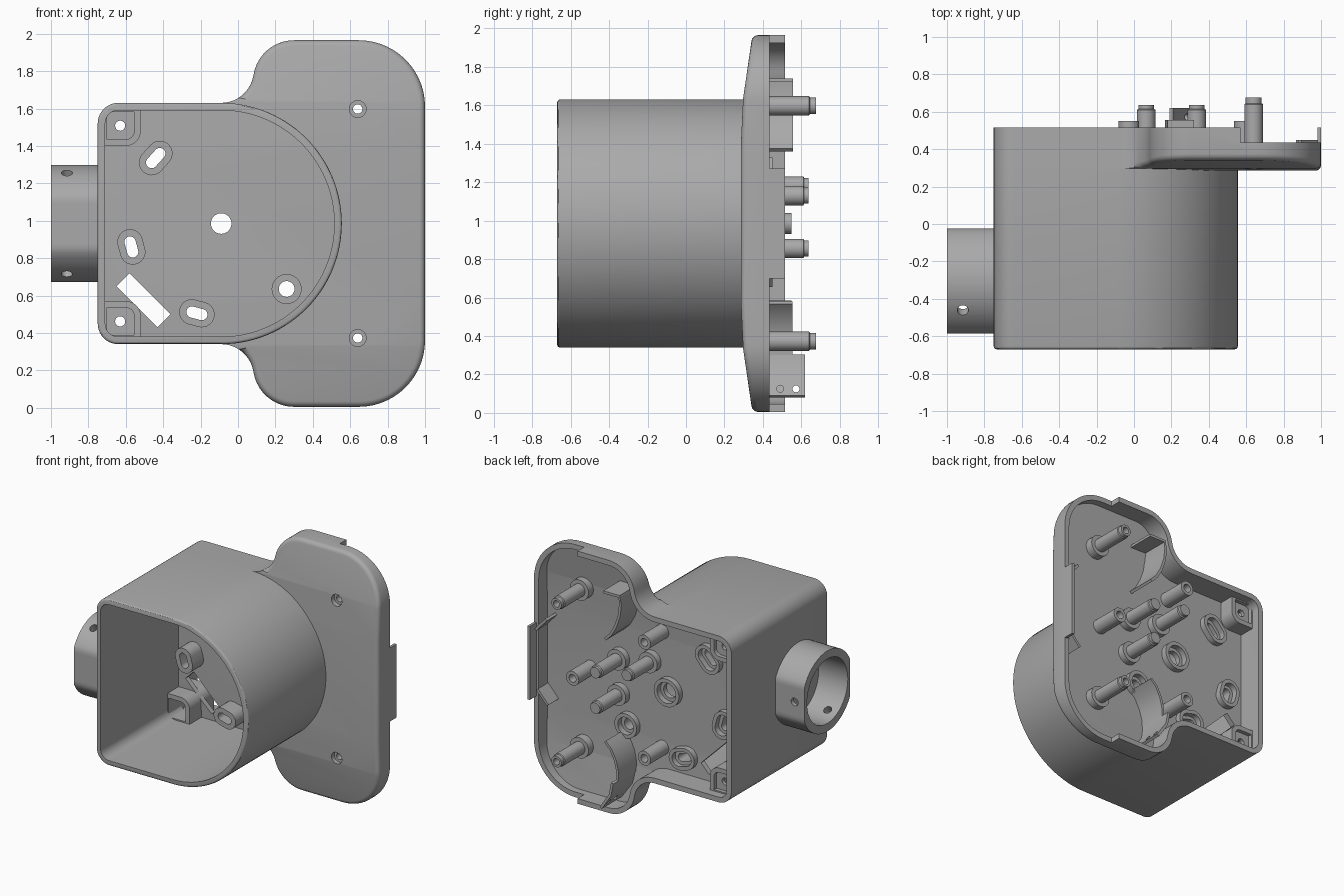
import bpy, bmesh
from math import sin, cos, pi, radians
from mathutils import Matrix

old = bpy.data.objects.get("Cube")
if old:
    bpy.data.objects.remove(old, do_unlink=True)

grey = bpy.data.materials.new("plain grey")
grey.use_nodes = True
grey.diffuse_color = (0.4, 0.4, 0.4, 1)
grey.node_tree.nodes["Principled BSDF"].inputs["Base Color"].default_value = (0.4, 0.4, 0.4, 1)

MID = 0.985       # height of the symmetry line
FRONT = 0.285     # front of the flange
WALL = 0.04


# ---------- helpers ----------
def finish(name, bm):
    bmesh.ops.recalc_face_normals(bm, faces=bm.faces)
    me = bpy.data.meshes.new(name)
    bm.to_mesh(me)
    bm.free()
    me.materials.append(grey)
    ob = bpy.data.objects.new(name, me)
    bpy.context.collection.objects.link(ob)
    return ob


def prism_bm(pts, t0, t1, axis="y"):
    bm = bmesh.new()
    put = (lambda u, v: (u, t0, v)) if axis == "y" else (lambda u, v: (t0, u, v))
    face = bm.faces.new([bm.verts.new(put(u, v)) for u, v in pts])
    new = bmesh.ops.extrude_face_region(bm, geom=[face])["geom"]
    shift = (0, t1 - t0, 0) if axis == "y" else (t1 - t0, 0, 0)
    bmesh.ops.translate(bm, vec=shift, verts=[g for g in new if isinstance(g, bmesh.types.BMVert)])
    bmesh.ops.recalc_face_normals(bm, faces=bm.faces)
    return bm


def prism(name, pts, t0, t1, axis="y"):
    return finish(name, prism_bm(pts, t0, t1, axis))


def cut(ob, *cutters):
    for c in cutters:
        mod = ob.modifiers.new("cut", "BOOLEAN")
        mod.operation, mod.solver, mod.object = "DIFFERENCE", "EXACT", c
        dg = bpy.context.evaluated_depsgraph_get()
        me = bpy.data.meshes.new_from_object(ob.evaluated_get(dg))
        ob.modifiers.clear()
        ob.data = me
        bpy.data.objects.remove(c, do_unlink=True)
    return ob


def arc(cx, cz, r, a0, a1, n=10):
    angles = [radians(a0 + (a1 - a0) * i / n) for i in range(n + 1)]
    return [(cx + r * cos(a), cz + r * sin(a)) for a in angles]


def flip(pts):
    return [(x, 2 * MID - z) for x, z in pts]


def mirrored(half):
    low = [p for p in reversed(flip(half)) if abs(p[1] - MID) > 1e-4]
    return half + low


def capsule(c, length, r, deg):
    a = radians(deg)
    dx, dz = cos(a) * length / 2, sin(a) * length / 2
    return (arc(c[0] + dx, c[1] + dz, r, deg - 90, deg + 90, 14)
            + arc(c[0] - dx, c[1] - dz, r, deg + 90, deg + 270, 14)) if length else \
        arc(c[0], c[1], r, 0, 350, 35)


def lathe(name, x, z, profile, n=32):
    bm = bmesh.new()
    rings = [[bm.verts.new((x + r * cos(2 * pi * i / n), y, z + r * sin(2 * pi * i / n)))
              for i in range(n)] for r, y in profile]
    for k, ring in enumerate(rings):
        nxt = rings[(k + 1) % len(rings)]
        for i in range(n):
            j = (i + 1) % n
            bm.faces.new((ring[i], ring[j], nxt[j], nxt[i]))
    bmesh.ops.remove_doubles(bm, verts=bm.verts, dist=1e-5)
    bmesh.ops.dissolve_degenerate(bm, edges=bm.edges, dist=1e-5)
    return finish(name, bm)


def ribbon(pts, t):
    """Closed outline of a thin wall that follows pts."""
    side = []
    for i, (x, z) in enumerate(pts):
        a, b = pts[max(i - 1, 0)], pts[min(i + 1, len(pts) - 1)]
        dx, dz = b[0] - a[0], b[1] - a[1]
        s = t / (dx * dx + dz * dz) ** 0.5
        side.append((x - dz * s, z + dx * s))
    return pts + side[::-1]


# ---------- outlines, inset by d ----------
def flange_outline(d):
    return mirrored(arc(-0.64, 1.52, 0.11 - d, 180, 90) + arc(-0.09, 1.8045, 0.1745 + d, -90, -8.7)
                    + arc(0.3, 1.745, 0.22 - d, 171.3, 90) + arc(0.645, 1.61, 0.355 - d, 90, 0, 14))


def body_outline(d):
    return mirrored(arc(-0.64, 1.52, 0.11 - d, 180, 90) + arc(-0.09, MID, 0.645 - d, 90, 0, 28))


def flange_solid(name, d, push, back, fillet):
    bm = prism_bm(flange_outline(d), FRONT + push, back)
    # front face leans back towards the top and bottom
    for (h0, y0), (h1, y1) in (((0.4, 0.285), (0.65, 0.297)), ((0.65, 0.297), (0.98, 0.345))):
        for s in (1, -1):
            res = bmesh.ops.bisect_plane(
                bm, geom=bm.verts[:] + bm.edges[:] + bm.faces[:], dist=1e-6,
                plane_co=(0, y0 + push, MID + s * h0), plane_no=(0, h0 - h1, s * (y1 - y0)), clear_outer=True)
            bmesh.ops.edgeloop_fill(bm, edges=[g for g in res["geom_cut"] if isinstance(g, bmesh.types.BMEdge)])
    bmesh.ops.recalc_face_normals(bm, faces=bm.faces)
    if fillet:
        rim = []
        for e in bm.edges:
            ny = sorted(f.normal.y for f in e.link_faces)
            if len(ny) == 2 and ny[0] < -0.5 and abs(ny[1]) < 0.1 and (e.verts[0].co.x + e.verts[1].co.x) > 0:
                rim.append(e)
        bmesh.ops.bevel(bm, geom=rim, offset=fillet, segments=4, profile=0.5, affect="EDGES")
    return finish(name, bm)


# ---------- flange shell with rear cavity ----------
flange = flange_solid("flange_shell", 0, 0, 0.515, 0.03)
cut(flange, flange_solid("cavity", WALL, WALL, 0.7, 0),
    prism("step", [(0.57, -1), (1.2, -1), (1.2, 3), (0.57, 3)], 0.435, 0.7))
prism("edge_tab", [(0.98, 0.7), (1, 0.7), (1, 1.27), (0.98, 1.27)], 0.4, 0.515)
for s in (1, -1):
    z = MID + s * 0.28
    prism("edge_gusset", ribbon([(0.88, z + s * 0.05), (0.97, z - s * 0.05)], 0.02), 0.31, 0.45)

# ---------- hollow front body ----------
bm = prism_bm(body_outline(0), -0.67, 0.31)
front_edges = [e for e in bm.edges if all(v.co.y < -0.6 for v in e.verts)]
bmesh.ops.bevel(bm, geom=front_edges, offset=0.015, segments=3, profile=0.5, affect="EDGES")
cut(finish("body_tube", bm), prism("bore", body_outline(WALL), -0.9, 0.5))

# ---------- side pipe with flats and three set-screw holes ----------
PY = -0.305
ring = [(PY + max(-0.28, min(0.28, u)), v) for u, v in arc(0, MID, 0.313, 0, 355, 71)]
pipe = cut(prism("side_pipe", ring, -1, -0.745, "x"),
           prism("pipe_bore", arc(PY, MID, 0.25, 0, 355, 71), -1.1, -0.7, "x"))
for deg in (0, 120, 240):
    a = radians(deg)
    bm = bmesh.new()
    place = Matrix.Translation((-0.915, PY + 0.29 * cos(a), MID + 0.29 * sin(a))) @ Matrix.Rotation(a - pi / 2, 4, "X")
    bmesh.ops.create_cone(bm, cap_ends=True, segments=24, radius1=0.03, radius2=0.03, depth=0.16, matrix=place)
    cut(pipe, finish("screw_hole", bm))

# ---------- holes with bosses: centre, slot length, hole radius, angle, boss front ----------
for c, length, r, deg, y0 in (((-0.44, 1.335), 0.065, 0.03, 48, 0.15), ((-0.57, 0.86), 0.055, 0.03, -75, 0.15),
                              ((-0.22, 0.505), 0.055, 0.03, -15, 0.15), ((0.26, 0.635), 0, 0.042, 0, 0.15),
                              ((-0.09, MID), 0, 0.055, 0, 0.29)):
    cut(flange, prism("hole", capsule(c, length, r, deg), 0, 0.6))
    cut(prism("hole_boss", capsule(c, length, r + 0.038, deg), y0, 0.32),
        prism("hole", capsule(c, length, r, deg), 0, 0.6))
    cut(prism("rear_collar", capsule(c, length, r + 0.053, deg), 0.31, 0.37),
        prism("hole", capsule(c, length, r + 0.025, deg), 0.2, 0.6))

# diagonal window
cut(flange, prism("window", [(-0.58, 0.72), (-0.65, 0.65), (-0.43, 0.43), (-0.36, 0.5)], 0, 0.6))

# ---------- corner pockets ----------
for side in (lambda p: p, flip):
    outer = side([(-0.71, 1.59), (-0.52, 1.59)] + arc(-0.6, 1.48, 0.08, 0, -90) + [(-0.71, 1.40)])
    inner = side([(-0.7, 1.58), (-0.555, 1.58)] + arc(-0.6, 1.48, 0.045, 0, -90) + [(-0.7, 1.435)])
    screw = side(arc(-0.63, 1.508, 0.027, 0, 345, 23))
    cut(flange, prism("pocket", inner, 0, 0.39))
    cut(prism("corner_pocket", outer, 0.15, 0.45), prism("front_recess", inner, 0, 0.39),
        prism("rear_recess", inner, 0.42, 0.6), prism("screw", screw, 0, 0.7))

# ---------- rear posts ----------
for z in (1.597, 0.373):
    cut(flange, lathe("countersink", 0.64, z, [(0, 0), (0.045, 0), (0.045, 0.6), (0, 0.6)]))
    lathe("mount_post", 0.64, z, [(0.025, 0.33), (0.08, 0.33), (0.08, 0.395), (0.05, 0.395), (0.05, 0.64),
                                  (0.043, 0.645), (0.043, 0.675), (0.025, 0.675)])
for x, z in ((0.335, 1.13), (0.065, 1.18), (0.335, 0.855)):
    lathe("pin_post", x, z, [(0, 0.31), (0.08, 0.31), (0.08, 0.375), (0.05, 0.375), (0.05, 0.61),
                             (0.042, 0.615), (0.042, 0.637), (0, 0.637)])
for x, z in ((0.59, MID), (-0.027, 1.43), (-0.027, 0.53)):
    lathe("socket_post", x, z, [(0, 0.31), (0.055, 0.31), (0.055, 0.55), (0.03, 0.55), (0.03, 0.42), (0, 0.42)])

# ---------- curved rear brackets ----------
prism("upper_bracket", ribbon([(0.32, 1.74), (0.18, 1.74), (0.165, 1.67), (0.175, 1.58), (0.205, 1.49),
                               (0.25, 1.41), (0.30, 1.36)], 0.02), 0.33, 0.557)
prism("lower_bracket", ribbon([(0.30, 0.58), (0.25, 0.53), (0.21, 0.45), (0.19, 0.37), (0.19, 0.29)], 0.02), 0.33, 0.555)
strap = prism("strap_tab", ribbon([(0.19, 0.30), (0.21, 0.2), (0.29, 0.08)], 0.02), 0.35, 0.62)
for y in (0.49, 0.572):
    cut(strap, prism("strap_hole", arc(y, 0.125, 0.018, 0, 340, 17), 0, 0.6, "x"))

# ---------- shading ----------
bpy.ops.object.select_all(action="DESELECT")
for ob in bpy.context.collection.objects:
    if ob.type == "MESH":
        ob.select_set(True)
        bpy.context.view_layer.objects.active = ob
bpy.ops.object.shade_smooth_by_angle(angle=radians(30))
